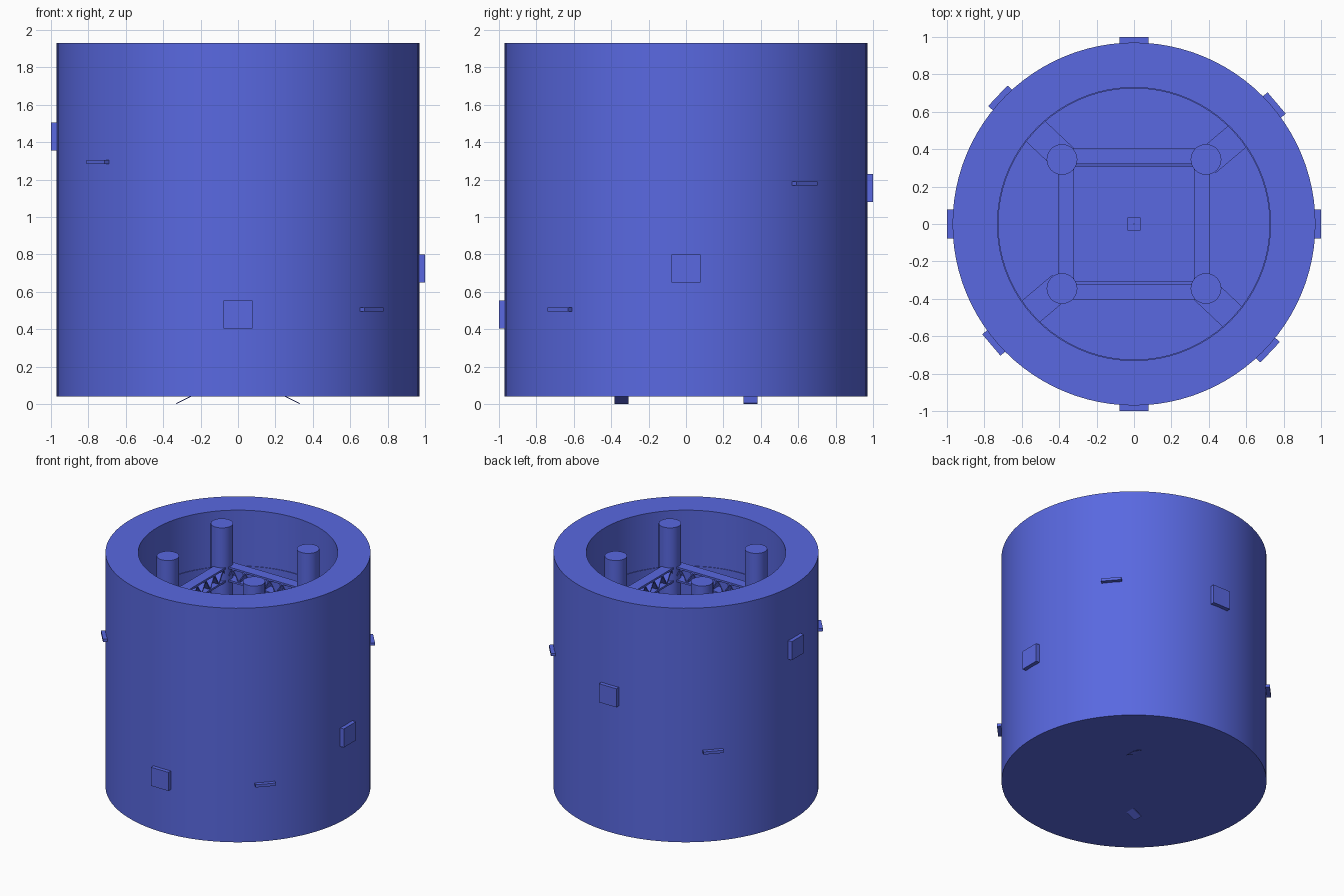
import bpy, bmesh, math
from mathutils import Matrix, Vector

if "Cube" in bpy.data.objects:
    bpy.data.objects.remove(bpy.data.objects["Cube"])

blue = bpy.data.materials.new("blue")
blue.diffuse_color = (0.1, 0.14, 0.75, 1)
blue.use_nodes = True
blue.node_tree.nodes["Principled BSDF"].inputs["Base Color"].default_value = blue.diffuse_color


def finish(name, bm, smooth=False):
    bmesh.ops.recalc_face_normals(bm, faces=bm.faces)
    me = bpy.data.meshes.new(name)
    bm.to_mesh(me)
    bm.free()
    ob = bpy.data.objects.new(name, me)
    bpy.context.collection.objects.link(ob)
    me.materials.append(blue)
    if smooth:
        bpy.context.view_layer.objects.active = ob
        ob.select_set(True)
        bpy.ops.object.shade_smooth_by_angle(angle=math.radians(30))
        ob.select_set(False)
    return ob


def add_box(bm, size, matrix):
    bmesh.ops.create_cube(bm, size=1, matrix=matrix @ Matrix.Diagonal((*size, 1)))


def turn(deg):
    return Matrix.Rotation(math.radians(deg), 4, 'Z')


def beam(bm, a, b, width, thick, frame):
    # thin plate running from a to b in the local xz plane, width along y
    a, b = Vector(a), Vector(b)
    d = b - a
    pitch = Matrix.Rotation(-math.atan2(d.z, d.x), 4, 'Y')
    add_box(bm, (d.length, width, thick), frame @ Matrix.Translation((a + b) / 2) @ pitch)


# tower wall: closed bottom, open top, slightly tighter lining below the lip
profile = [(0, 0.04), (0.97, 0.04), (0.97, 1.93), (0.73, 1.93),
           (0.73, 1.48), (0.725, 1.48), (0.725, 0.07), (0, 0.07)]
bm = bmesh.new()
vs = [bm.verts.new((r, 0, z)) for r, z in profile]
es = [bm.edges.new(p) for p in zip(vs, vs[1:])]
bmesh.ops.spin(bm, geom=vs + es, cent=(0, 0, 0), axis=(0, 0, 1),
               angle=math.tau, steps=96, use_merge=True)
bmesh.ops.remove_doubles(bm, verts=bm.verts, dist=1e-4)
finish("tower_wall", bm, True)

# square blocks through the wall, climbing around the tower
bm = bmesh.new()
for deg, z in ((-90, 0.48), (0, 0.725), (90, 1.155), (180, 1.43)):
    add_box(bm, (0.22, 0.155, 0.15), turn(deg) @ Matrix.Translation((0.89, 0, z)))
finish("wall_blocks", bm)

# thin landings running from the posts out through the wall
bm = bmesh.new()
for deg, z in ((-43.3, 0.505), (40.3, 1.18), (136.7, 0.77), (220.3, 1.295)):
    add_box(bm, (0.49, 0.15, 0.022), turn(deg) @ Matrix.Translation((0.755, 0, z)))
finish("landings", bm)

# four corner posts
bm = bmesh.new()
for x in (-0.385, 0.385):
    for y in (-0.345, 0.345):
        bmesh.ops.create_cone(bm, cap_ends=True, segments=32, radius1=0.082, radius2=0.082,
                              depth=1.87, matrix=Matrix.Translation((x, y, 0.995)))
finish("posts", bm, True)

# double helix of thin sloping flights between the posts
bm = bmesh.new()
for k in range(4):
    for half in (0, 180):
        y = -0.345 if k % 2 == 0 else -0.36
        z = 0.32 * k
        beam(bm, (-0.33, y, z + 0.003), (0.33, y, z + 0.33), 0.075, 0.005, turn(half + 90 * k))
finish("stair_flights", bm)

# square lattice frame: two chords and a zigzag web on every side
bm = bmesh.new()
for i in range(4):
    f = turn(90 * i)
    for z in (1.495, 1.6):
        beam(bm, (-0.35, -0.362, z), (0.35, -0.362, z), 0.085, 0.015, f)
    n = 12
    pts = [(-0.33 + 0.66 * j / n, -0.362, 1.5 + 0.095 * (j % 2)) for j in range(n + 1)]
    for a, b in zip(pts, pts[1:]):
        beam(bm, a, b, 0.075, 0.008, f)
finish("lattice_frame", bm)

# small centre pedestal with a pin
bm = bmesh.new()
add_box(bm, (0.07, 0.07, 0.1), Matrix.Translation((0, 0, 0.11)))
add_box(bm, (0.008, 0.008, 0.1), Matrix.Translation((0, 0, 0.2)))
finish("centre_pedestal", bm)
